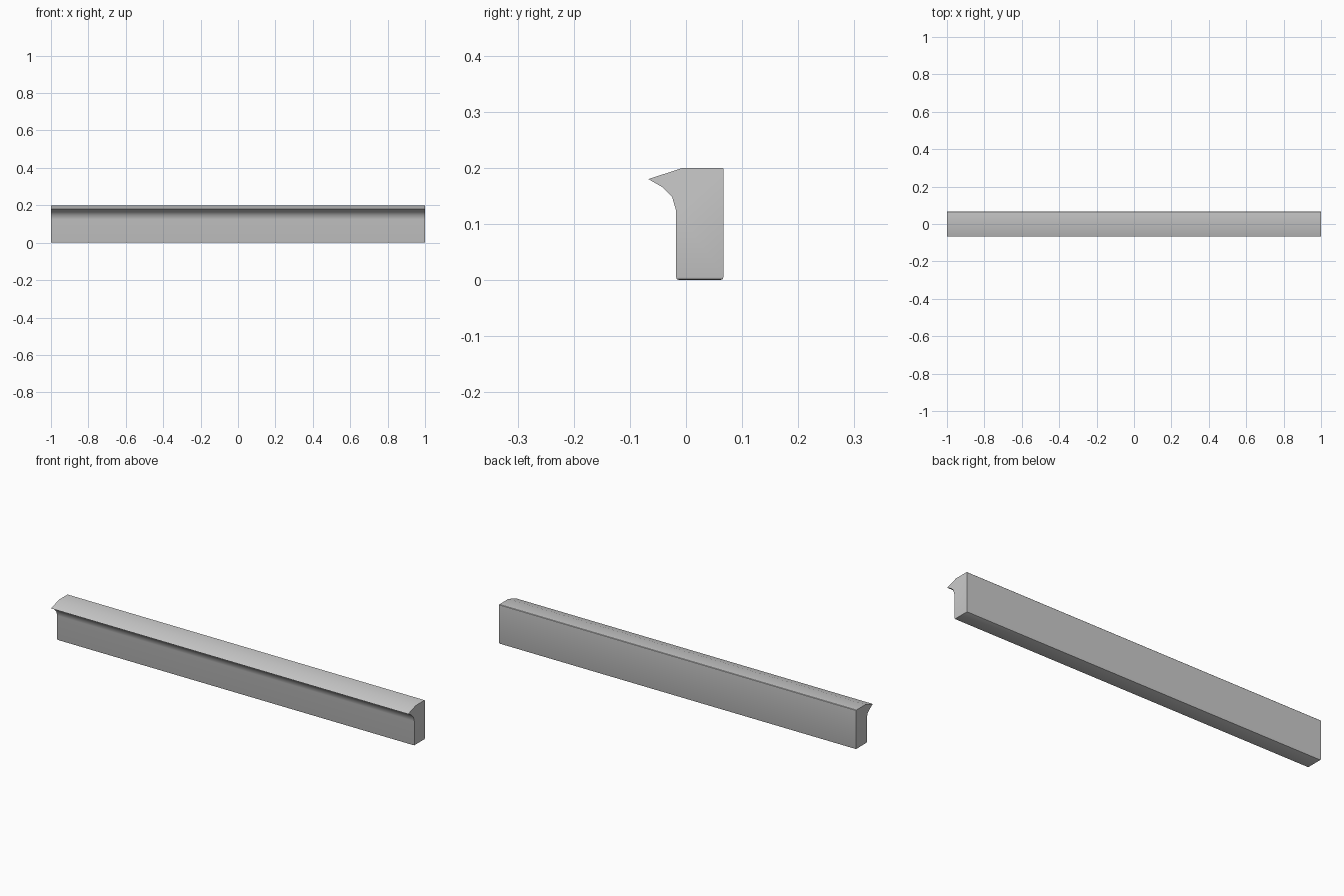
import bpy, bmesh, math

if "Cube" in bpy.data.objects:
    bpy.data.objects.remove(bpy.data.objects["Cube"])

# Cross-section (y, z): upright block with a coved overhanging lip
profile = [(-0.018, 0), (0.067, 0), (0.067, 0.2), (-0.006, 0.2), (-0.067, 0.18),
           (-0.041, 0.165), (-0.025, 0.149), (-0.018, 0.125)]

bm = bmesh.new()
face = bm.faces.new([bm.verts.new((-1, y, z)) for y, z in profile])
ext = bmesh.ops.extrude_face_region(bm, geom=[face])
bmesh.ops.translate(bm, vec=(2, 0, 0),
                    verts=[v for v in ext["geom"] if isinstance(v, bmesh.types.BMVert)])
bmesh.ops.recalc_face_normals(bm, faces=bm.faces)


def round_edges(test, width, segments):
    edges = [e for e in bm.edges if all(test(v.co) for v in e.verts)]
    bmesh.ops.bevel(bm, geom=edges, offset=width, segments=segments,
                    profile=0.5, affect='EDGES')


# Rounded underside, then a tiny softening on the top back edge
round_edges(lambda c: c.z < 0.001, 0.006, 2)
round_edges(lambda c: c.z > 0.199 and c.y > 0.066, 0.002, 1)

mesh = bpy.data.meshes.new("ledge_moulding")
bm.to_mesh(mesh)
bm.free()
ledge = bpy.data.objects.new("ledge_moulding", mesh)
bpy.context.collection.objects.link(ledge)

# Smooth the cove and roundings, keep the lip and ends crisp
bpy.context.view_layer.objects.active = ledge
ledge.select_set(True)
bpy.ops.object.shade_smooth_by_angle(angle=math.radians(40))
